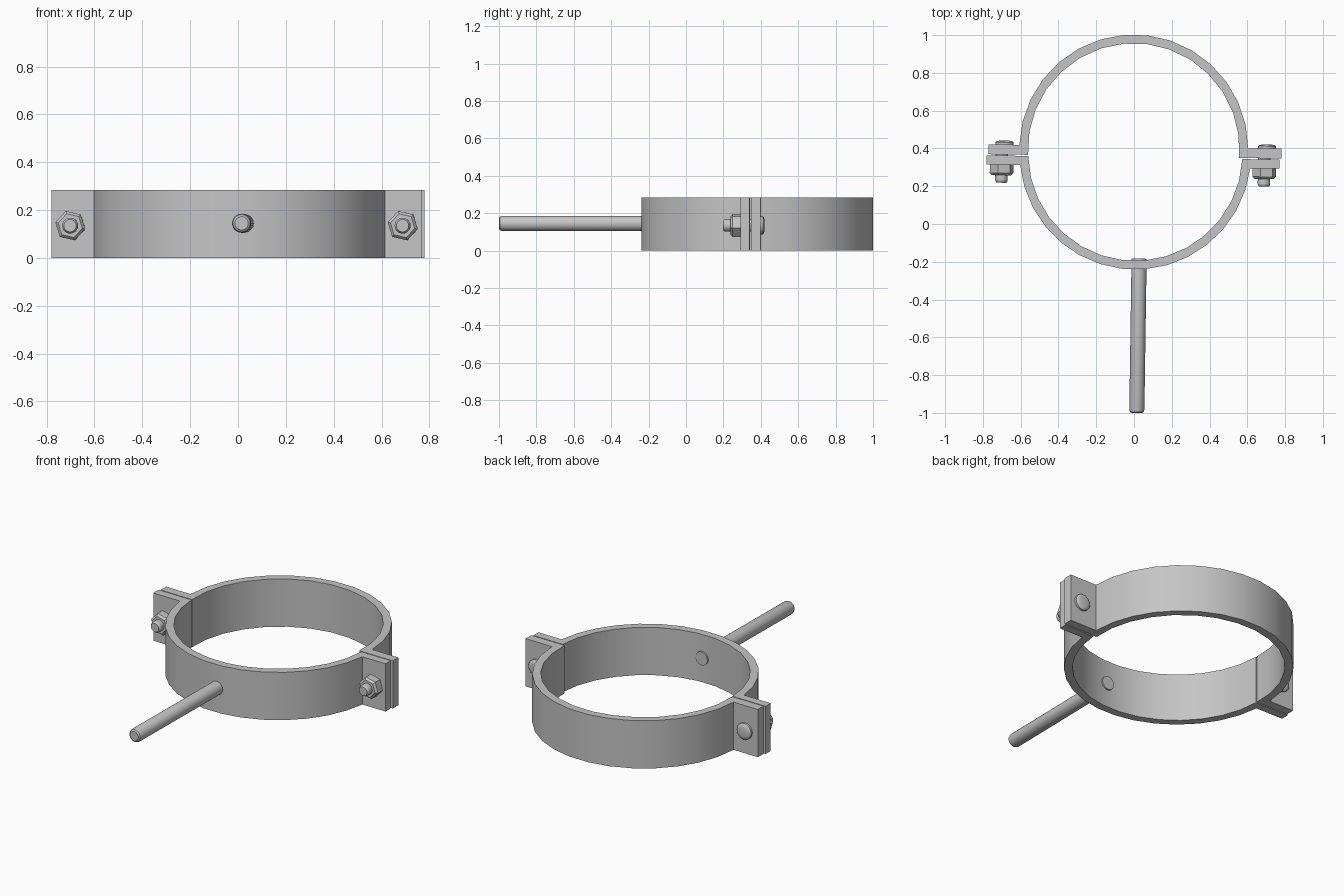
import bpy, bmesh, math
from mathutils import Matrix, Vector

cube = bpy.data.objects.get("Cube")
if cube:
    bpy.data.objects.remove(cube, do_unlink=True)

steel = bpy.data.materials.new("grey_steel")
steel.use_nodes = True
GREY = (0.56, 0.56, 0.56, 1)
steel.diffuse_color = GREY
steel.node_tree.nodes["Principled BSDF"].inputs["Base Color"].default_value = GREY

# The whole clamp sits slightly turned about the middle of the ring
PIVOT = Vector((0, 0.36, 0))
TURN = (Matrix.Translation(PIVOT) @ Matrix.Rotation(math.radians(-0.85), 4, "Z")
        @ Matrix.Translation(-PIVOT))
HEIGHT = 0.285
THICKNESS = 0.046


def finish(name, bm):
    bmesh.ops.recalc_face_normals(bm, faces=bm.faces)
    bm.transform(TURN)
    mesh = bpy.data.meshes.new(name)
    bm.to_mesh(mesh)
    bm.free()
    mesh.materials.append(steel)
    obj = bpy.data.objects.new(name, mesh)
    bpy.context.collection.objects.link(obj)
    bpy.ops.object.select_all(action="DESELECT")
    obj.select_set(True)
    bpy.context.view_layer.objects.active = obj
    bpy.ops.object.shade_smooth_by_angle(angle=math.radians(30))


def arc(radius, start, cx, cy, side, segments=15):
    """Arc from +x to -x, bulging towards side * y."""
    pts = []
    for i in range(segments + 1):
        a = start + (math.pi - 2 * start) * i / segments
        pts.append((cx + radius * math.cos(a), cy + side * radius * math.sin(a)))
    return pts


def half_band(name, side, cx, cy, outer_r, inner_y, outer_y, right_x, left_x):
    """Half ring with a flat bolting flange at both ends."""
    inner_r = outer_r - THICKNESS
    outer = arc(outer_r, math.asin(side * (outer_y - cy) / outer_r), cx, cy, side)
    inner = arc(inner_r, math.asin(side * (inner_y - cy) / inner_r), cx, cy, side)
    outline = (outer + [(right_x, outer_y), (right_x, inner_y)]
               + inner[::-1] + [(left_x, inner_y), (left_x, outer_y)])
    bm = bmesh.new()
    base = bm.faces.new([bm.verts.new((x, y, 0)) for x, y in outline])
    top = bmesh.ops.extrude_face_region(bm, geom=[base])["geom"]
    bmesh.ops.translate(bm, vec=(0, 0, HEIGHT),
                        verts=[v for v in top if isinstance(v, bmesh.types.BMVert)])
    finish(name, bm)


def turned(name, x, z, profile, sides=24, phase=0.0):
    """Solid turned about a line along y; profile is (radius, y) pairs."""
    bm = bmesh.new()
    rings = []
    for r, y in profile:
        angles = [phase + math.tau * i / sides for i in range(sides)]
        rings.append([bm.verts.new((x + r * math.cos(a), y, z + r * math.sin(a)))
                      for a in angles])
    for a, b in zip(rings, rings[1:]):
        for i in range(sides):
            j = (i + 1) % sides
            bm.faces.new((a[i], a[j], b[j], b[i]))
    bm.faces.new(rings[0])
    bm.faces.new(rings[-1])
    finish(name, bm)


# Ring halves
half_band("back_band", 1, -0.002, 0.397, 0.606, 0.358, 0.41, -0.77, 0.78)
half_band("front_band", -1, 0.007, 0.372, 0.613, 0.352, 0.304, -0.78, 0.77)

# Mounting rod, passing through the front band
turned("mounting_rod", 0.035, 0.145,
       [(0.04, -0.183), (0.04, -0.982), (0.036, -0.994), (0.028, -1.0)])

# Bolts, heads and nuts on both flanges
for label, s in (("left", 1), ("right", -1)):
    x = s * 0.695
    turned(label + "_bolt_head", x + 0.009, 0.135,
           [(0.048, 0.40), (0.048, 0.422), (0.041, 0.428), (0.026, 0.431)])
    turned(label + "_bolt_shank", x - 0.005, 0.135,
           [(0.033, 0.41), (0.033, 0.219), (0.026, 0.208)])
    turned(label + "_nut", x - 0.005, 0.135,
           [(0.064, 0.31), (0.064, 0.26), (0.052, 0.248)],
           sides=6, phase=math.radians(-13))
